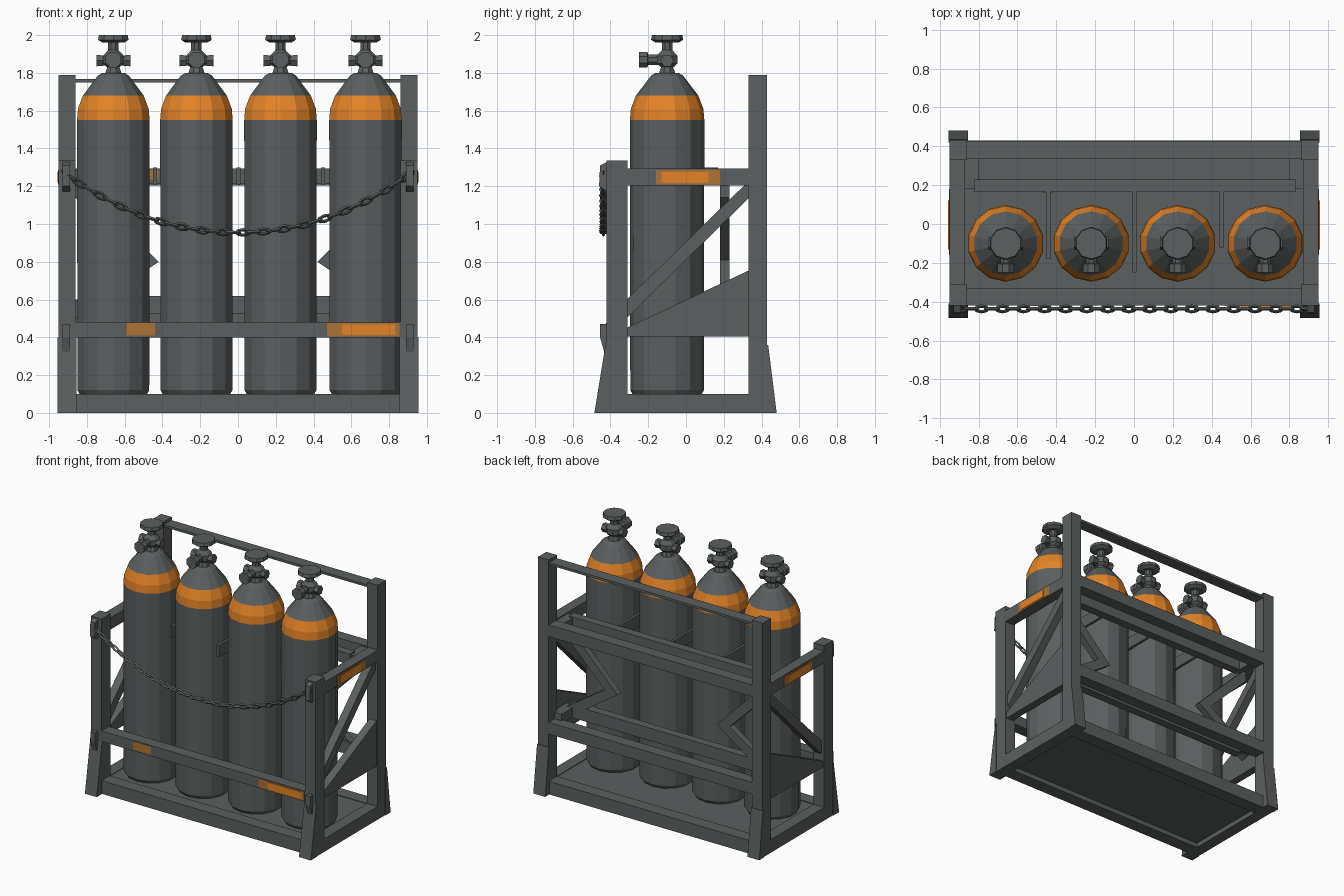
import bpy, bmesh, math
from mathutils import Vector, Matrix

if "Cube" in bpy.data.objects:
    bpy.data.objects.remove(bpy.data.objects["Cube"])


def material(name, rgb):
    m = bpy.data.materials.new(name)
    m.diffuse_color = (*rgb, 1)
    m.use_nodes = True
    m.node_tree.nodes["Principled BSDF"].inputs["Base Color"].default_value = m.diffuse_color
    return m


GREY = material("dark grey steel", (0.105, 0.115, 0.116))
ORANGE = material("orange paint", (0.78, 0.23, 0.02))
FADED = material("worn orange paint", (0.42, 0.17, 0.035))


def finish(name, bm, mats=(GREY,)):
    bmesh.ops.recalc_face_normals(bm, faces=bm.faces)
    me = bpy.data.meshes.new(name)
    bm.to_mesh(me)
    bm.free()
    for m in mats:
        me.materials.append(m)
    ob = bpy.data.objects.new(name, me)
    bpy.context.collection.objects.link(ob)
    return ob


def box(name, x, y, z, mat=GREY):
    """Box from (min, max) pairs."""
    bm = bmesh.new()
    bmesh.ops.create_cube(bm, size=1)
    for v in bm.verts:
        v.co = [r[0] if c < 0 else r[1] for r, c in zip((x, y, z), v.co)]
    return finish(name, bm, (mat,))


def prism(name, pts, axis, lo, hi):
    """Extrude a 2D outline along axis 0 (outline y,z) or 1 (outline x,z)."""
    bm = bmesh.new()
    place = (lambda p, d: (d, p[0], p[1])) if axis == 0 else (lambda p, d: (p[0], d, p[1]))
    a = [bm.verts.new(place(p, lo)) for p in pts]
    b = [bm.verts.new(place(p, hi)) for p in pts]
    bm.faces.new(a)
    bm.faces.new(b[::-1])
    for i in range(len(pts)):
        j = (i + 1) % len(pts)
        bm.faces.new((a[i], a[j], b[j], b[i]))
    return finish(name, bm)


def lathe(bm, profile, centre, n, turn=None, band=None):
    """Revolve (radius, height) points; faces inside the band heights get slot 1."""
    turn = turn or Matrix.Identity(3)
    rings = []
    for r, h in profile:
        rings.append([bm.verts.new(Vector(centre) + turn @ Vector((
            r * math.cos(2 * math.pi * (k + .5) / n), r * math.sin(2 * math.pi * (k + .5) / n), h)))
            for k in range(n)])
    bm.faces.new(rings[0][::-1])
    bm.faces.new(rings[-1])
    for i in range(len(rings) - 1):
        mid = (profile[i][1] + profile[i + 1][1]) / 2
        for k in range(n):
            f = bm.faces.new((rings[i][k], rings[i][(k + 1) % n],
                              rings[i + 1][(k + 1) % n], rings[i + 1][k]))
            f.material_index = int(bool(band) and band[0] < mid < band[1])


# Gas cylinders with painted shoulder band, and their valves
TO_FRONT = Matrix.Rotation(math.pi / 2, 3, 'X')
TO_SIDE = Matrix.Rotation(math.pi / 2, 3, 'Y')
for i, x in enumerate((-0.66, -0.22, 0.225, 0.675)):
    bm = bmesh.new()
    lathe(bm, [(.18, .095), (.195, .12), (.197, 1.55), (.192, 1.61), (.165, 1.68),
               (.085, 1.785), (.06, 1.80)], (x, -.1, 0), 14, band=(1.55, 1.68))
    finish(f"gas_cylinder_{i}", bm, (GREY, ORANGE))
    bm = bmesh.new()
    lathe(bm, [(.05, 1.79), (.035, 1.83), (.06, 1.85), (.06, 1.89), (.03, 1.92), (.03, 1.96)],
          (x, -.1, 0), 8)
    lathe(bm, [(.06, 1.96), (.085, 1.975), (.08, 2.0)], (x, -.1, 0), 10)
    lathe(bm, [(.03, 0), (.03, .10), (.045, .105), (.045, .15)], (x, -.1, 1.87), 8, TO_FRONT)
    lathe(bm, [(.035, -.09), (.03, -.04), (.03, .04), (.035, .09)], (x, -.1, 1.865), 6, TO_SIDE)
    finish(f"cylinder_valve_{i}", bm)

# Base frame and deck
box("base_front_beam", (-.87, .87), (-.42, -.32), (0, .10))
box("base_back_beam", (-.87, .87), (.33, .43), (0, .10))
box("floor_plate", (-.88, .88), (-.34, .35), (.035, .095))

for s, side in ((-1, "left"), (1, "right")):
    def span(a, b):
        return (s * a, s * b) if s > 0 else (s * b, s * a)

    # Upright posts with flared feet
    box(f"{side}_front_post", span(.86, .95), (-.42, -.31), (0, 1.335))
    box(f"{side}_back_post", span(.86, .95), (.33, .43), (0, 1.79))
    prism(f"{side}_front_foot", [(-.41, 0), (-.485, 0), (-.42, .40), (-.41, .40)], 0, *span(.855, .955))
    prism(f"{side}_back_foot", [(.42, 0), (.48, 0), (.435, .36), (.42, .36)], 0, *span(.855, .955))
    # Side rails, brace and gusset
    box(f"{side}_base_beam", span(.86, .95), (-.31, .33), (0, .10))
    box(f"{side}_hand_rail", span(.87, .95), (-.31, .33), (1.205, 1.295))
    prism(f"{side}_side_brace", [(-.315, .50), (.335, 1.14), (.335, 1.23), (-.315, .60)],
          0, *span(.87, .93))
    prism(f"{side}_side_gusset", [(-.315, .405), (.335, .405), (.335, .755), (-.315, .45)],
          0, *span(.88, .94))
    # Side rail paint
    box(f"{side}_rail_worn_paint", span(.948, .953), (-.16, .18), (1.21, 1.285), FADED)
    box(f"{side}_rail_paint", span(.95, .956), (-.13, .12), (1.22, 1.275), ORANGE)
    # V brace behind the cylinders
    prism(f"{side}_rear_v_brace", [(s * .86, 1.24), (s * .42, .80), (s * .86, .50), (s * .86, .59),
                                   (s * .53, .81), (s * .86, 1.14)], 1, .18, .23)
    # Chain lugs
    prism(f"{side}_chain_lug", [(-.415, 1.33), (-.455, 1.31), (-.46, 1.20), (-.415, 1.17)],
          0, *span(.89, .93))
    prism(f"{side}_lower_lug", [(-.415, .47), (-.455, .47), (-.455, .40), (-.415, .26)],
          0, *span(.89, .93))
    # Ties from inner rails to back posts
    for z in (.53, 1.215):
        box(f"{side}_rail_tie", span(.80, .88), (.18, .36), (z, z + .07))

# Front rail and its paint
box("front_rail", (-.87, .87), (-.42, -.33), (.40, .48))
box("front_rail_worn_paint", (.47, .855), (-.423, -.418), (.405, .475), FADED)
box("front_rail_paint", (.55, .83), (-.426, -.42), (.415, .467), ORANGE)
box("front_rail_worn_spot", (-.59, -.44), (-.423, -.418), (.41, .475), FADED)

# Back rails, inner rails and top bar
box("back_middle_rail", (-.87, .87), (.34, .43), (1.205, 1.295))
box("back_lower_rail", (-.87, .87), (.34, .43), (.46, .55))
box("inner_upper_rail", (-.82, .83), (.165, .23), (1.215, 1.295))
box("inner_lower_rail", (-.82, .83), (.165, .23), (.525, .62))
box("top_bar", (-.87, .87), (.335, .425), (1.75, 1.768))
box("inner_rail_worn_spot", (-.47, -.42), (.162, .167), (1.235, 1.285), FADED)

# Separators between cylinders
for i, (x, front) in enumerate(((-.44, -.18), (.003, -.25), (.45, -.12))):
    box(f"separator_{i}", (x - .01, x + .01), (front, .17), (1.21, 1.30))


# Hanging safety chain made of alternating links
def chain_point(x):
    return Vector((x, -.437, .955 + .31 * (abs(x) / .91) ** 2.1))


bm = bmesh.new()
LINKS, MAJOR, MINOR = 34, 8, 4
for i in range(LINKS):
    a = chain_point(-.92 + 1.84 * i / LINKS)
    b = chain_point(-.92 + 1.84 * (i + 1) / LINKS)
    along = (b - a).normalized()
    depth = Vector((0, 1, 0))
    up = along.cross(depth)
    wide, flat = (up, depth) if i % 2 else (depth, up)
    half = (b - a).length / 2 + .008
    grid = []
    for k in range(MAJOR):
        t = 2 * math.pi * k / MAJOR
        c, w = math.cos(t), math.sin(t)
        centre = (a + b) / 2 + along * half * c + wide * .014 * w
        out = along * c + wide * w
        grid.append([bm.verts.new(centre + .009 * (out * math.cos(u) + flat * math.sin(u)))
                     for u in (2 * math.pi * j / MINOR for j in range(MINOR))])
    for k in range(MAJOR):
        n = (k + 1) % MAJOR
        for j in range(MINOR):
            m = (j + 1) % MINOR
            bm.faces.new((grid[k][j], grid[n][j], grid[n][m], grid[k][m]))
finish("safety_chain", bm)
